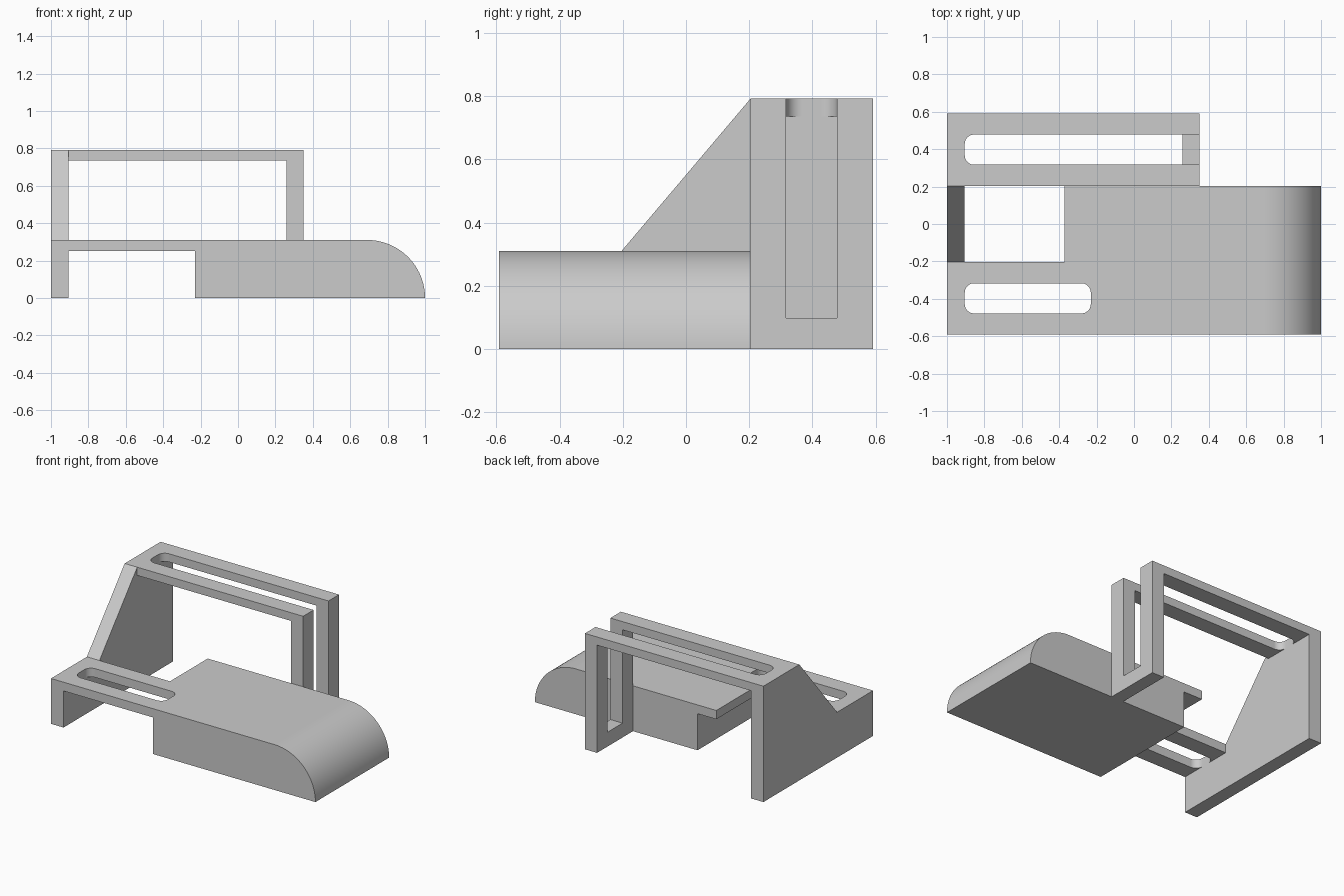
import bpy
import bmesh
from math import cos, sin, radians

cube = bpy.data.objects.get("Cube")
if cube:
    bpy.data.objects.remove(cube, do_unlink=True)

grey = bpy.data.materials.new("light grey")
grey.use_nodes = True
grey.diffuse_color = (0.6, 0.6, 0.6, 1)
grey.node_tree.nodes["Principled BSDF"].inputs["Base Color"].default_value = (0.6, 0.6, 0.6, 1)

# Shared dimensions
BACK, SPLIT, DECK, TOP = 0.592, 0.204, 0.31, 0.792
WALL = -0.905           # inner face of the side wall
JOIN = WALL - 0.003     # parts sink slightly into the wall


def arc(cx, cy, r, start, end, steps=10):
    angles = [radians(start + (end - start) * i / steps) for i in range(steps + 1)]
    return [(cx + r * cos(a), cy + r * sin(a)) for a in angles]


def prism(name, points, axis, lo, hi):
    """Extrude a 2D profile along an axis."""
    def place(p, d):
        co = list(p)
        co.insert("xyz".index(axis), d)
        return co

    bm = bmesh.new()
    face = bm.faces.new([bm.verts.new(place(p, lo)) for p in points])
    moved = bmesh.ops.extrude_face_region(bm, geom=[face])["geom"]
    for v in moved:
        if isinstance(v, bmesh.types.BMVert):
            v.co["xyz".index(axis)] = hi
    bmesh.ops.recalc_face_normals(bm, faces=bm.faces)
    mesh = bpy.data.meshes.new(name)
    bm.to_mesh(mesh)
    bm.free()
    mesh.materials.append(grey)
    obj = bpy.data.objects.new(name, mesh)
    bpy.context.collection.objects.link(obj)
    return obj


def slot(x0, x1, y0, y1, z0, z1, r=0.05):
    """Cutter with rounded vertical corners."""
    pts = (arc(x0 + r, y0 + r, r, 180, 270) + arc(x1 - r, y0 + r, r, 270, 360)
           + arc(x1 - r, y1 - r, r, 0, 90) + arc(x0 + r, y1 - r, r, 90, 180))
    return prism("slot_cutter", pts, "z", z0, z1)


def cut(obj, cutters):
    for c in cutters:
        c.hide_render = True
        mod = obj.modifiers.new("cut", "BOOLEAN")
        mod.operation, mod.solver, mod.object = "DIFFERENCE", "EXACT", c
    deps = bpy.context.evaluated_depsgraph_get()
    mesh = bpy.data.meshes.new_from_object(obj.evaluated_get(deps))
    obj.modifiers.clear()
    obj.data = mesh
    for c in cutters:
        bpy.data.objects.remove(c, do_unlink=True)


# Side wall with a sloped shoulder
side_wall = prism("side_wall", [(-BACK, 0), (BACK, 0), (BACK, TOP), (SPLIT, TOP),
                                (-SPLIT, DECK), (-BACK, DECK)], "x", -1, WALL)

# Base block with rounded nose and thin deck reaching to the wall
profile = [(JOIN, 0.25), (-0.23, 0.25), (-0.23, 0)]
profile += arc(1 - DECK, 0, DECK, 0, 90, 32) + [(JOIN, DECK)]
base = prism("base_block", profile, "y", -BACK, SPLIT)
opening = prism("opening_cutter", [(-1.1, -SPLIT), (-0.372, -SPLIT),
                                   (-0.372, 0.4), (-1.1, 0.4)], "z", -0.1, 0.5)
cut(base, [opening, slot(WALL, -0.231, -0.478, -0.317, 0.15, 0.5)])

# Raised rear bracket: top rail and leg, split by one long slot
bracket = prism("rear_bracket", [(JOIN, 0.736), (0.258, 0.736), (0.258, 0), (0.35, 0),
                                 (0.35, TOP), (JOIN, TOP)], "y", SPLIT, BACK)
cut(bracket, [slot(WALL, 0.6, 0.317, 0.478, 0.098, 1.0)])

# Smooth the curves, keep the edges sharp
bpy.ops.object.select_all(action="DESELECT")
for part in (side_wall, base, bracket):
    part.select_set(True)
bpy.context.view_layer.objects.active = base
bpy.ops.object.shade_smooth_by_angle(angle=radians(30))
